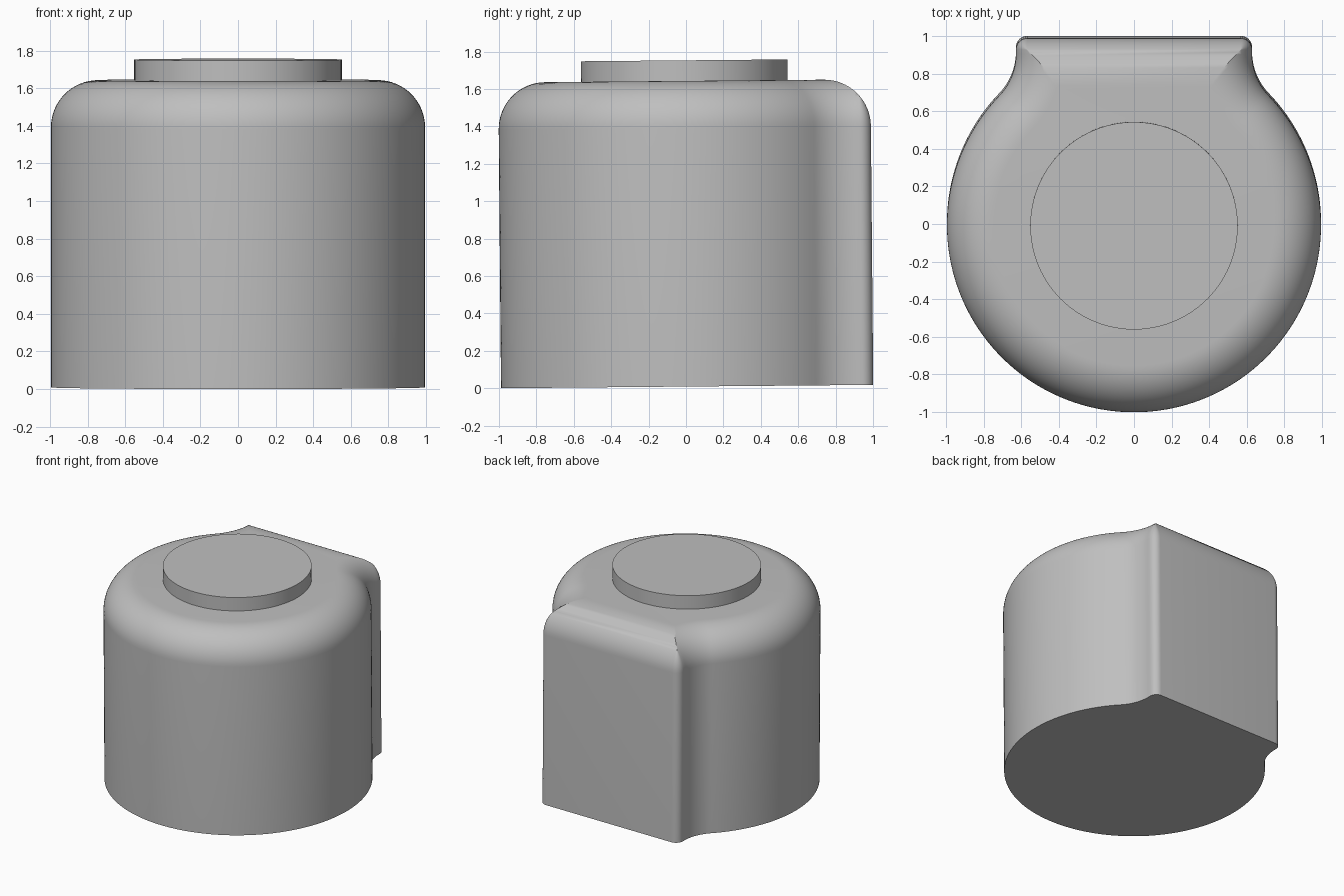
import bpy, bmesh, math
from math import sin, cos, asin, atan2, pi, radians

if "Cube" in bpy.data.objects:
    bpy.data.objects.remove(bpy.data.objects["Cube"], do_unlink=True)

R = 0.995             # main radius and distance to the flat back
NECK = 0.32           # radius of the concave neck
CORNER = 0.06         # radius of the back corners
HALF = 0.628          # half width of the flat back
FILLET = 0.25         # rounding of the top rim
HEIGHT = 1.634
TILT = 0.009          # slight lean of the whole model

grey = bpy.data.materials.new("grey")
grey.use_nodes = True
grey.diffuse_color = (0.52, 0.52, 0.52, 1)
grey.node_tree.nodes["Principled BSDF"].inputs["Base Color"].default_value = (0.52, 0.52, 0.52, 1)

# Neck arc centre, tangent to the main circle and to the side of the back
neck_x = HALF + NECK
neck_y = math.sqrt((R + NECK) ** 2 - neck_x ** 2)
join = atan2(neck_y, neck_x)


def arc(cx, cy, r, a, b, n):
    return [(cx + r * cos(a + (b - a) * i / n), cy + r * sin(a + (b - a) * i / n))
            for i in range(n + 1)]


def outline(d):
    """Body outline offset inwards by d."""
    back = R - d
    r = NECK + d
    end = pi + max(0, asin((neck_y - back) / r))
    half = arc(0, 0, R - d, -pi / 2, join, 64)
    half += arc(neck_x, neck_y, r, pi + join, end, 16)[1:]
    tip_x = neck_x + r * cos(end)
    c = max(0, CORNER - d)
    half += arc(tip_x - c, back - c, c, 0, pi / 2, 8)
    return half + [(-x, y) for x, y in reversed(half[1:])]


def finish(bm, name, z):
    bmesh.ops.recalc_face_normals(bm, faces=bm.faces)
    mesh = bpy.data.meshes.new(name)
    bm.to_mesh(mesh)
    bm.free()
    mesh.materials.append(grey)
    obj = bpy.data.objects.new(name, mesh)
    bpy.context.collection.objects.link(obj)
    obj.rotation_euler.x = TILT
    obj.location = (0, 0.006 - z * sin(TILT), 0.009 + z * cos(TILT))
    bpy.ops.object.select_all(action='DESELECT')
    obj.select_set(True)
    bpy.context.view_layer.objects.active = obj
    bpy.ops.object.shade_smooth_by_angle(angle=radians(30))


# Body: upright wall, rounded rim, flat caps
bm = bmesh.new()
levels = [(0, 0)]
for i in range(17):
    t = pi / 2 * i / 16
    levels.append((FILLET * (1 - cos(t)), HEIGHT - FILLET * (1 - sin(t))))
rings = [[bm.verts.new((x, y, z)) for x, y in outline(d)] for d, z in levels]
for low, high in zip(rings, rings[1:]):
    for i in range(len(low)):
        j = (i + 1) % len(low)
        bm.faces.new((low[i], low[j], high[j], high[i]))
bm.faces.new(rings[0][::-1])
bm.faces.new(rings[-1])
bmesh.ops.remove_doubles(bm, verts=bm.verts, dist=0.0002)
finish(bm, "body", 0)

# Button: low disc on the top
bm = bmesh.new()
bmesh.ops.create_cone(bm, cap_ends=True, segments=96, radius1=0.552, radius2=0.552, depth=0.16)
finish(bm, "top_button", HEIGHT + 0.03)
